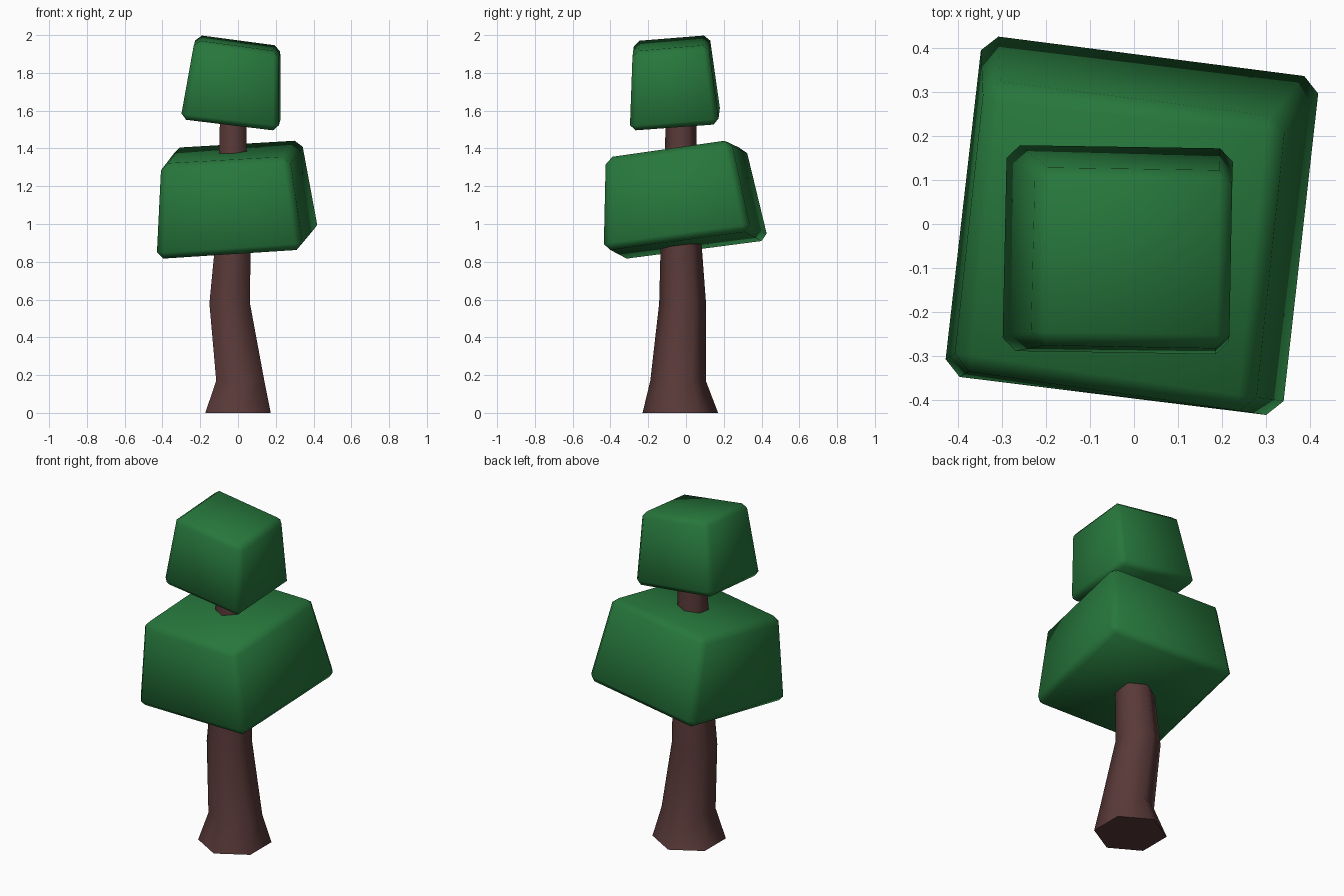
import bpy, bmesh, math

if "Cube" in bpy.data.objects:
    bpy.data.objects.remove(bpy.data.objects["Cube"])


def material(name, rgb):
    m = bpy.data.materials.new(name)
    m.diffuse_color = (*rgb, 1)
    m.use_nodes = True
    m.node_tree.nodes["Principled BSDF"].inputs["Base Color"].default_value = m.diffuse_color
    return m


green = material("leaf green", (0.02, 0.185, 0.045))
brown = material("bark brown", (0.1, 0.042, 0.04))


def loft(name, rings, mat, bevel=0, angle=60):
    """Skin a stack of equal-sided rings and cap both ends."""
    bm = bmesh.new()
    loops = [[bm.verts.new(p) for p in ring] for ring in rings]
    n = len(loops[0])
    for a, b in zip(loops, loops[1:]):
        for i in range(n):
            j = (i + 1) % n
            bm.faces.new((a[i], a[j], b[j], b[i]))
    bm.faces.new(loops[0][::-1])
    bm.faces.new(loops[-1])
    if bevel:
        bmesh.ops.bevel(bm, geom=bm.edges[:], offset=bevel, segments=1,
                        profile=0.5, affect='EDGES')
    bmesh.ops.recalc_face_normals(bm, faces=bm.faces[:])
    me = bpy.data.meshes.new(name)
    bm.to_mesh(me)
    bm.free()
    me.materials.append(mat)
    ob = bpy.data.objects.new(name, me)
    bpy.context.collection.objects.link(ob)
    bpy.ops.object.select_all(action='DESELECT')
    ob.select_set(True)
    bpy.context.view_layer.objects.active = ob
    bpy.ops.object.shade_smooth_by_angle(angle=math.radians(angle))
    return ob


# Bent, six-sided trunk: centre x, centre y, height, radius
def hexagon(cx, cy, z, r):
    return [(cx + r * math.cos(math.radians(30 + 60 * i)),
             cy + r * math.sin(math.radians(30 + 60 * i)), z) for i in range(6)]


trunk = [(0.0, -0.03, 0, 0.2), (0.012, -0.042, 0.17, 0.147),
         (-0.044, -0.018, 0.58, 0.124), (-0.027, -0.026, 0.9, 0.108),
         (-0.027, -0.027, 1.4, 0.084), (-0.025, -0.027, 1.6, 0.08)]
loft("trunk", [hexagon(*t) for t in trunk], brown, angle=65)

# Lower foliage: tilted, tapered block with chamfered edges
loft("lower_foliage", [
    [(-0.435, -0.345, 0.81), (0.342, -0.44, 0.86),
     (0.43, 0.34, 0.965), (-0.345, 0.44, 0.912)],
    [(-0.41, -0.33, 1.315), (0.27, -0.43, 1.353),
     (0.34, 0.235, 1.448), (-0.34, 0.32, 1.408)]], green, 0.036)

# Upper foliage: smaller block leaning the other way
loft("upper_foliage", [
    [(-0.305, -0.29, 1.553), (0.215, -0.298, 1.49),
     (0.226, 0.176, 1.525), (-0.295, 0.184, 1.588)],
    [(-0.23, -0.275, 1.972), (0.217, -0.283, 1.91),
     (0.224, 0.118, 1.945), (-0.22, 0.125, 2.004)]], green, 0.03)
